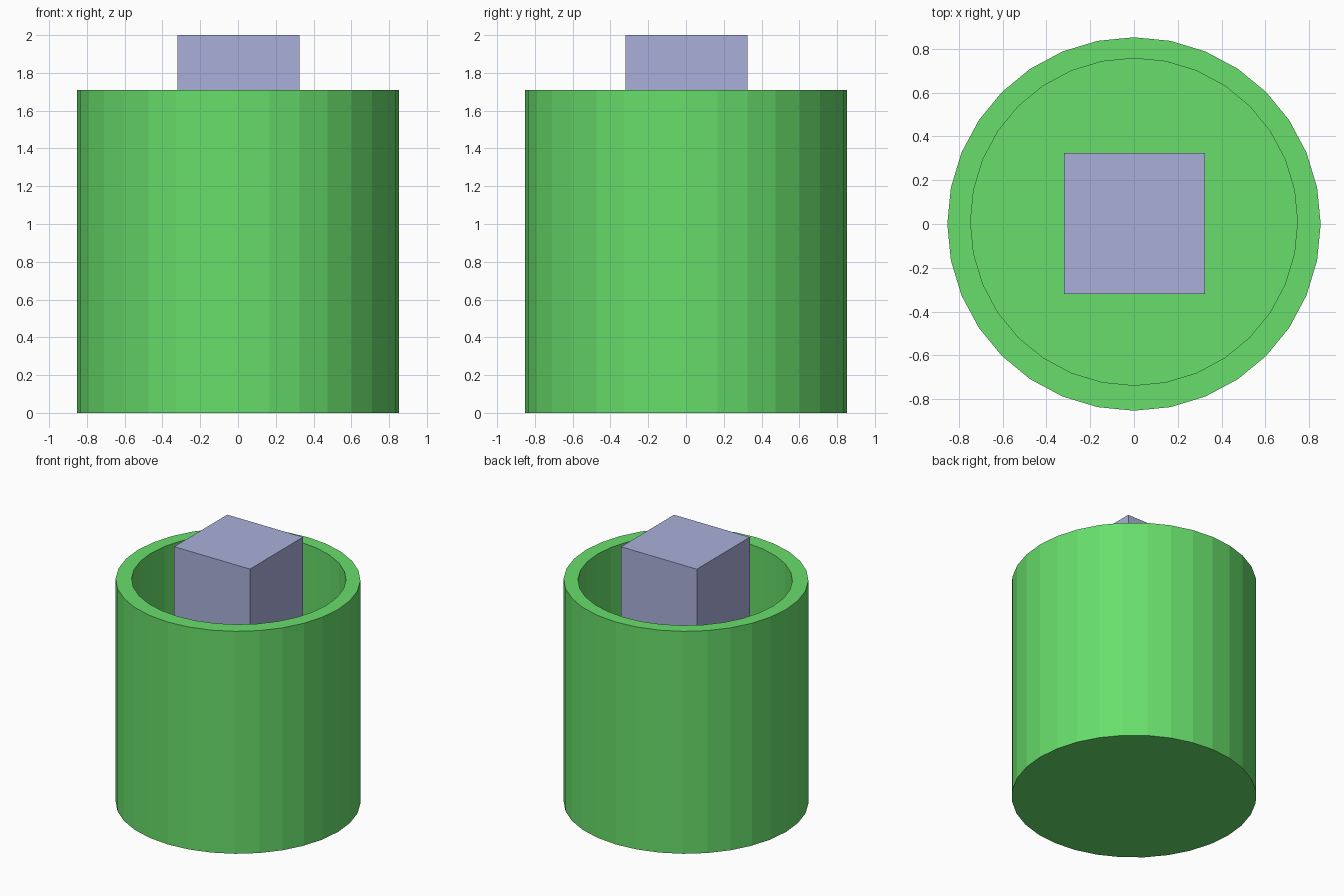
import bpy, bmesh, math

if "Cube" in bpy.data.objects:
    bpy.data.objects.remove(bpy.data.objects["Cube"])

SIDES = 32


def material(name, rgb):
    m = bpy.data.materials.new(name)
    m.diffuse_color = (*rgb, 1.0)
    m.use_nodes = True
    m.node_tree.nodes["Principled BSDF"].inputs["Base Color"].default_value = m.diffuse_color
    return m


def add_object(name, bm, mat):
    bmesh.ops.recalc_face_normals(bm, faces=bm.faces)
    mesh = bpy.data.meshes.new(name)
    bm.to_mesh(mesh)
    bm.free()
    mesh.materials.append(mat)
    ob = bpy.data.objects.new(name, mesh)
    bpy.context.collection.objects.link(ob)
    return ob


def ring(bm, radius, z, y=0.0):
    return [bm.verts.new((radius * math.cos(a), y + radius * math.sin(a), z))
            for a in (2 * math.pi * i / SIDES for i in range(SIDES))]


green = material("cup green", (0.138, 0.73, 0.147))
lavender = material("pale lavender", (0.40, 0.435, 0.70))

# Cup: faceted outer wall, flat rim, hollow with a thin floor
bm = bmesh.new()
rings = [ring(bm, 0.853, 0.0), ring(bm, 0.853, 1.71),
         ring(bm, 0.747, 1.71, 0.01), ring(bm, 0.747, 0.10, 0.01)]
for lower, upper in zip(rings, rings[1:]):
    for i in range(SIDES):
        j = (i + 1) % SIDES
        bm.faces.new((lower[i], lower[j], upper[j], upper[i]))
bm.faces.new(rings[0])
bm.faces.new(rings[-1])
add_object("cup", bm, green)

# Cube floating in the mouth of the cup
bm = bmesh.new()
bmesh.ops.create_cube(bm, size=0.644)
cube = add_object("ice_cube", bm, lavender)
cube.location = (0.003, 0.003, 2.0 - 0.322)
